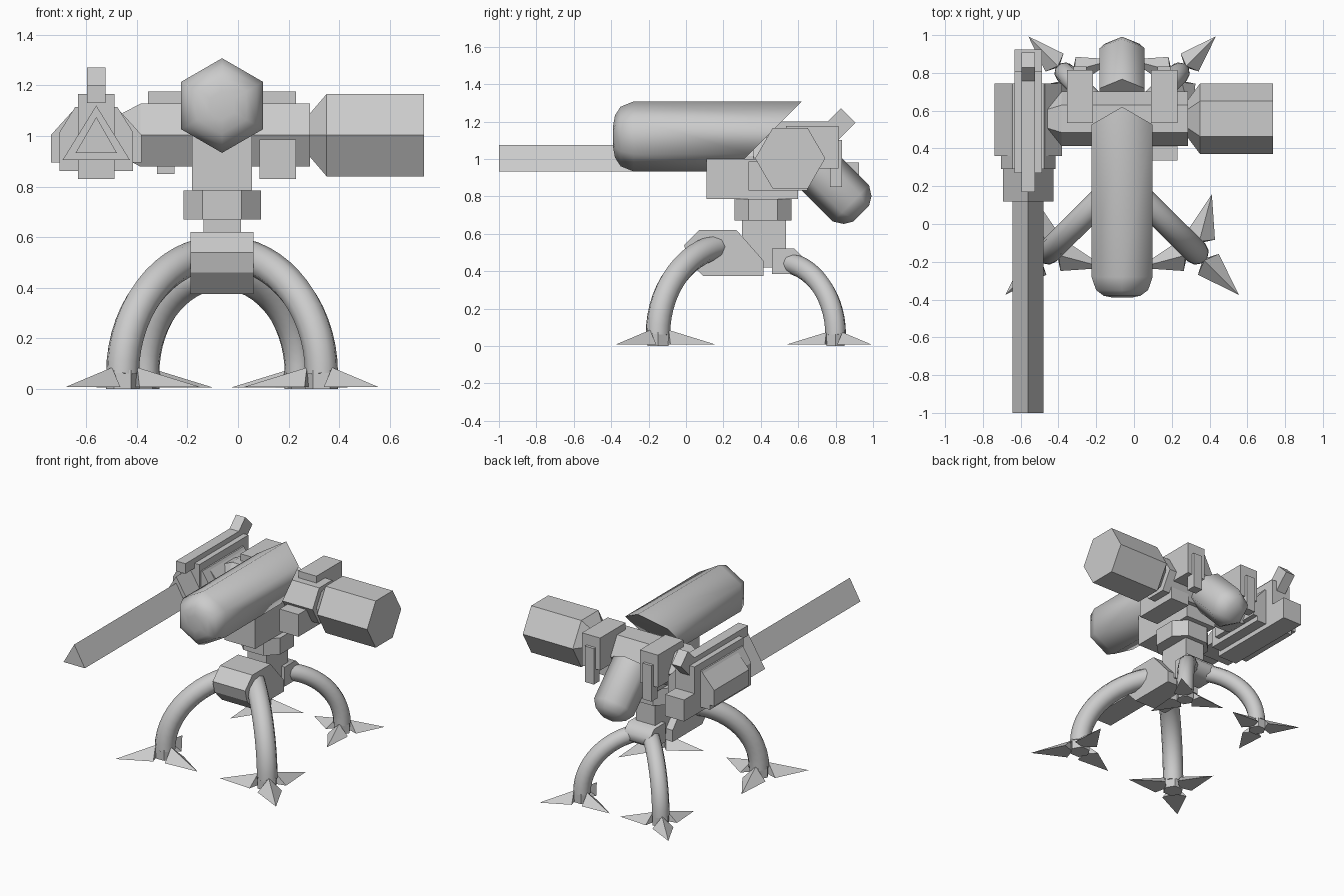
import bpy
from math import sin, cos, pi, radians

if "Cube" in bpy.data.objects:
    bpy.data.objects.remove(bpy.data.objects["Cube"])

CX = -0.063  # symmetry plane of body and legs
S = 0.7071


def mesh(name, verts, faces, smooth=None):
    me = bpy.data.meshes.new(name)
    me.from_pydata(verts, [], faces)
    ob = bpy.data.objects.new(name, me)
    bpy.context.collection.objects.link(ob)
    bpy.context.view_layer.objects.active = ob
    bpy.ops.object.select_all(action='DESELECT')
    ob.select_set(True)
    bpy.ops.object.mode_set(mode='EDIT')
    bpy.ops.mesh.select_all(action='SELECT')
    bpy.ops.mesh.normals_make_consistent(inside=False)
    bpy.ops.object.mode_set(mode='OBJECT')
    if smooth:
        bpy.ops.object.shade_smooth_by_angle(angle=radians(smooth))
    return ob


def loft(name, rings, smooth=None):
    n, m = len(rings[0]), len(rings)
    verts = [v for r in rings for v in r]
    faces = [(i * n + j, i * n + (j + 1) % n, (i + 1) * n + (j + 1) % n, (i + 1) * n + j)
             for i in range(m - 1) for j in range(n)]
    faces += [tuple(range(n)), tuple(range((m - 1) * n, m * n))]
    return mesh(name, verts, faces, smooth)


def prism(name, pts, axis, a, b, smooth=None):
    put = {'x': lambda p, t: (t, p[0], p[1]),
           'y': lambda p, t: (p[0], t, p[1]),
           'z': lambda p, t: (p[0], p[1], t)}[axis]
    return loft(name, [[put(p, t) for p in pts] for t in (a, b)], smooth)


def box(name, x0, x1, y0, y1, z0, z1):
    return prism(name, [(x0, y0), (x1, y0), (x1, y1), (x0, y1)], 'z', z0, z1)


HEX = [k * pi / 3 for k in range(6)]

# Upper pod: smooth hexagonal hull, rounded nose, slanted rear cut
R, PZ = 0.187, 1.12
rings = [[(CX + r * R * sin(a), y, PZ + r * R * cos(a)) for a in HEX]
         for y, r in ((-0.39, 0.3), (-0.38, 0.6), (-0.35, 0.85), (-0.28, 1))]
rings.append([(CX + R * sin(a), 0.62 - R + R * cos(a), PZ + R * cos(a)) for a in HEX])
loft("upper_pod", rings, 70)

# Rear pod: same idea, tilted 45 degrees down and back
rings = []
for d, r in ((-0.3, 0.137), (0, 0.137), (0.05, 0.105), (0.077, 0.06)):
    y, z = 0.882 + d * S, 0.762 - d * S
    rings.append([(CX + r * sin(a), y + r * cos(a) * S, z + r * cos(a) * S) for a in HEX])
loft("rear_pod", rings, 70)

# Cross drum carrying both weapons, and the side drum
def drum(name, sections):
    loft(name, [[(x, 0.557 + r * cos(a), 1.003 + r * sin(a)) for a in HEX] for x, r in sections])

drum("cross_drum", [(-0.49, 0.08), (-0.385, 0.144), (0.285, 0.144)])
drum("side_drum", [(0.285, 0.1), (0.35, 0.1875), (0.735, 0.1875)])

# Shoulder blocks with rear panels
for side, tag in ((-1, "left"), (1, "right")):
    x0, x1 = sorted((CX + side * 0.153, CX + side * 0.292))
    box(tag + "_shoulder_block", x0, x1, 0.535, 0.815, 0.95, 1.175)
    box(tag + "_shoulder_panel", x0 + 0.035, x1 - 0.035, 0.77, 0.835, 0.85, 1.1)
box("underside_box", 0.085, 0.23, 0.335, 0.65, 0.83, 0.985)

# Body block and neck
box("body_block", CX - 0.118, CX + 0.118, 0.11, 0.6, 0.785, 1.0)
w, c = 0.153, 0.077
octagon = [(-w, -c), (-c, -w), (c, -w), (w, -c), (w, c), (c, w), (-c, w), (-w, c)]
prism("neck_collar", [(CX + x, 0.412 + y) for x, y in octagon], 'z', 0.67, 0.785)
box("neck_core", CX - 0.1, CX + 0.1, 0.3, 0.53, 0.74, 0.83)
box("neck_column", CX - 0.074, CX + 0.074, 0.3, 0.535, 0.42, 0.67)

# Base housings
prism("front_base", [(0.07, 0.62), (-0.01, 0.54), (0.01, 0.46), (0.09, 0.375),
                     (0.415, 0.375), (0.415, 0.455), (0.27, 0.62)], 'x', CX - 0.125, CX + 0.125)
prism("rear_base", [(0.46, 0.385), (0.46, 0.52), (0.58, 0.52), (0.63, 0.47), (0.63, 0.42), (0.58, 0.385)],
      'x', CX - 0.1, CX + 0.1, 60)

# Left cannon: triangular barrel and sleeve
GX = -0.56
prism("cannon_barrel", [(GX - 0.082, 0.932), (GX + 0.082, 0.932), (GX, 1.075)], 'y', -1.0, 0.3)
prism("cannon_sleeve", [(GX - 0.133, 0.905), (GX + 0.133, 0.905), (GX, 1.12)], 'y', 0.12, 0.32)


def housing(name, h, top, mid, low, y0, y1):
    prism(name, [(GX - h, low), (GX - h, mid), (GX - 0.083, top), (GX + 0.083, top),
                 (GX + h, mid), (GX + h, low)], 'y', y0, y1)

housing("cannon_housing", 0.178, 1.11, 1.005, 0.895, 0.36, 0.745)
housing("cannon_inner_housing", 0.145, 1.115, 1.015, 0.862, 0.29, 0.745)
box("cannon_spine", GX - 0.073, GX + 0.073, 0.27, 0.81, 0.83, 1.165)
box("cannon_rear_block", GX - 0.073, GX + 0.073, 0.79, 0.925, 0.83, 0.98)
box("cannon_rail", GX - 0.036, GX + 0.036, 0.17, 0.825, 1.13, 1.2)

# Tilted sight at the back of the cannon
ey, ez, h, L = 0.868, 1.232, 0.055 * S, 0.2 * S
prism("cannon_sight", [(ey - h, ez + h), (ey + h, ez - h), (ey + h - L, ez - h - L), (ey - h - L, ez + h - L)],
      'x', GX - 0.036, GX + 0.036)


# Legs: quarter-ellipse tubes with three-clawed feet
def leg(tag, side, dx, y0, dy, height, r, fs):
    out = 1 if dy > 0 else -1
    cu = bpy.data.curves.new(tag + "_leg", 'CURVE')
    cu.dimensions = '3D'
    cu.bevel_depth, cu.bevel_resolution, cu.use_fill_caps = r, 3, True
    sp = cu.splines.new('POLY')
    n = 14
    sp.points.add(n - 1)
    for i in range(n):
        t = 0.2 + (pi / 2 - 0.2) * i / (n - 1)
        sp.points[i].co = (CX + side * dx * sin(t), y0 + dy * sin(t), 0.06 + height * cos(t), 1)
    sp.use_smooth = True
    bpy.context.collection.objects.link(bpy.data.objects.new(tag + "_leg", cu))

    fx, fy = CX + side * dx, y0 + dy
    prism(tag + "_foot_hub", [(fx + r * cos(a), fy + r * sin(a)) for a in HEX], 'z', 0, 0.075 * fs)
    claw = [(0.318, 0, 0.008), (0.09, 0.078, 0.008), (0.05, 0, 0.008), (0.09, -0.078, 0.008), (0.06, 0, 0.085)]
    verts, faces = [], []
    for k in range(3):
        a = radians(45 + 120 * k)
        for u, v, z in claw:
            verts.append((fx + side * fs * (u * cos(a) - v * sin(a)),
                          fy + out * fs * (u * sin(a) + v * cos(a)), fs * z))
        b = 5 * k
        faces += [(b, b + 1, b + 2, b + 3), (b, b + 1, b + 4), (b + 1, b + 2, b + 4),
                  (b + 2, b + 3, b + 4), (b + 3, b, b + 4)]
    mesh(tag + "_foot_claws", verts, faces)


for side, tag in ((-1, "left"), (1, "right")):
    leg("front_" + tag, side, 0.393, 0.24, -0.39, 0.48, 0.066, 1.0)
    leg("rear_" + tag, side, 0.303, 0.5, 0.3, 0.39, 0.056, 0.86)
